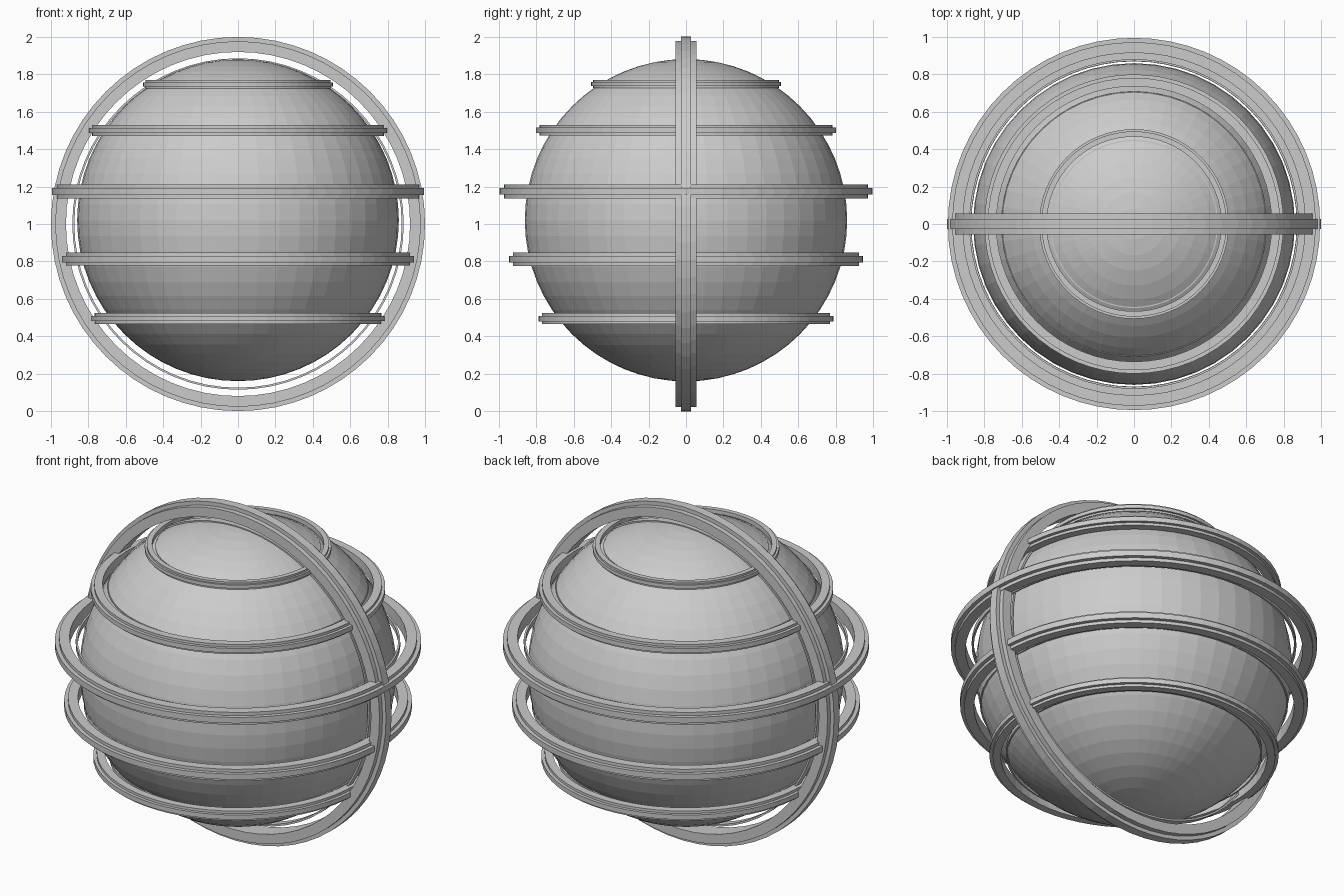
import bpy
import bmesh
import math
from mathutils import Matrix

cube = bpy.data.objects.get("Cube")
if cube:
    bpy.data.objects.remove(cube, do_unlink=True)

grey = bpy.data.materials.new("plain grey")
grey.use_nodes = True
grey.diffuse_color = (0.6, 0.6, 0.6, 1)
grey.node_tree.nodes["Principled BSDF"].inputs["Base Color"].default_value = (0.6, 0.6, 0.6, 1)


def add_object(name, bm):
    bmesh.ops.recalc_face_normals(bm, faces=bm.faces)
    mesh = bpy.data.meshes.new(name)
    bm.to_mesh(mesh)
    bm.free()
    mesh.materials.append(grey)
    obj = bpy.data.objects.new(name, mesh)
    bpy.context.collection.objects.link(obj)
    return obj


def sweep(bm, profile, steps=64):
    """Revolve a closed (radius, height) profile around z."""
    loops = []
    for i in range(steps):
        a = 2 * math.pi * i / steps
        loops.append([bm.verts.new((r * math.cos(a), r * math.sin(a), h)) for r, h in profile])
    n = len(profile)
    for i in range(steps):
        here, after = loops[i], loops[(i + 1) % steps]
        for j in range(n):
            k = (j + 1) % n
            bm.faces.new((here[j], after[j], after[k], here[k]))


def hoop(name, radius, half, z, upright=False):
    bm = bmesh.new()
    # Broad band with a narrower raised rib on its outside
    rib = half * 0.48
    upper = [(0.92, half), (0.977, half), (0.977, rib), (1.0, rib)]
    outline = upper + [(r, -h) for r, h in reversed(upper)]
    sweep(bm, [(r * radius, h) for r, h in outline])
    # Slim inner hoop that hugs the ball
    slim = half * 0.4
    inner = [(0.875, slim), (0.886, slim), (0.886, -slim), (0.875, -slim)]
    sweep(bm, [(r * radius, h) for r, h in inner])
    if upright:
        bm.transform(Matrix.Rotation(math.pi / 2, 4, "X"))
    bm.transform(Matrix.Translation((0, 0, z)))
    return add_object(name, bm)


# Faceted ball
ball = bmesh.new()
bmesh.ops.create_uvsphere(ball, u_segments=48, v_segments=32, radius=0.86,
                          matrix=Matrix.Translation((0, 0, 1.02)))
add_object("ball", ball)

# Upright hoop and the stack of level hoops
hoop("upright_hoop", 1.0, 0.055, 1.0, upright=True)
levels = [
    ("crown_hoop", 0.507, 0.022, 1.747),
    ("upper_hoop", 0.80, 0.029, 1.50),
    ("middle_hoop", 0.995, 0.037, 1.174),
    ("lower_hoop", 0.945, 0.035, 0.812),
    ("base_hoop", 0.786, 0.029, 0.495),
]
for name, radius, half, z in levels:
    hoop(name, radius, half, z)
